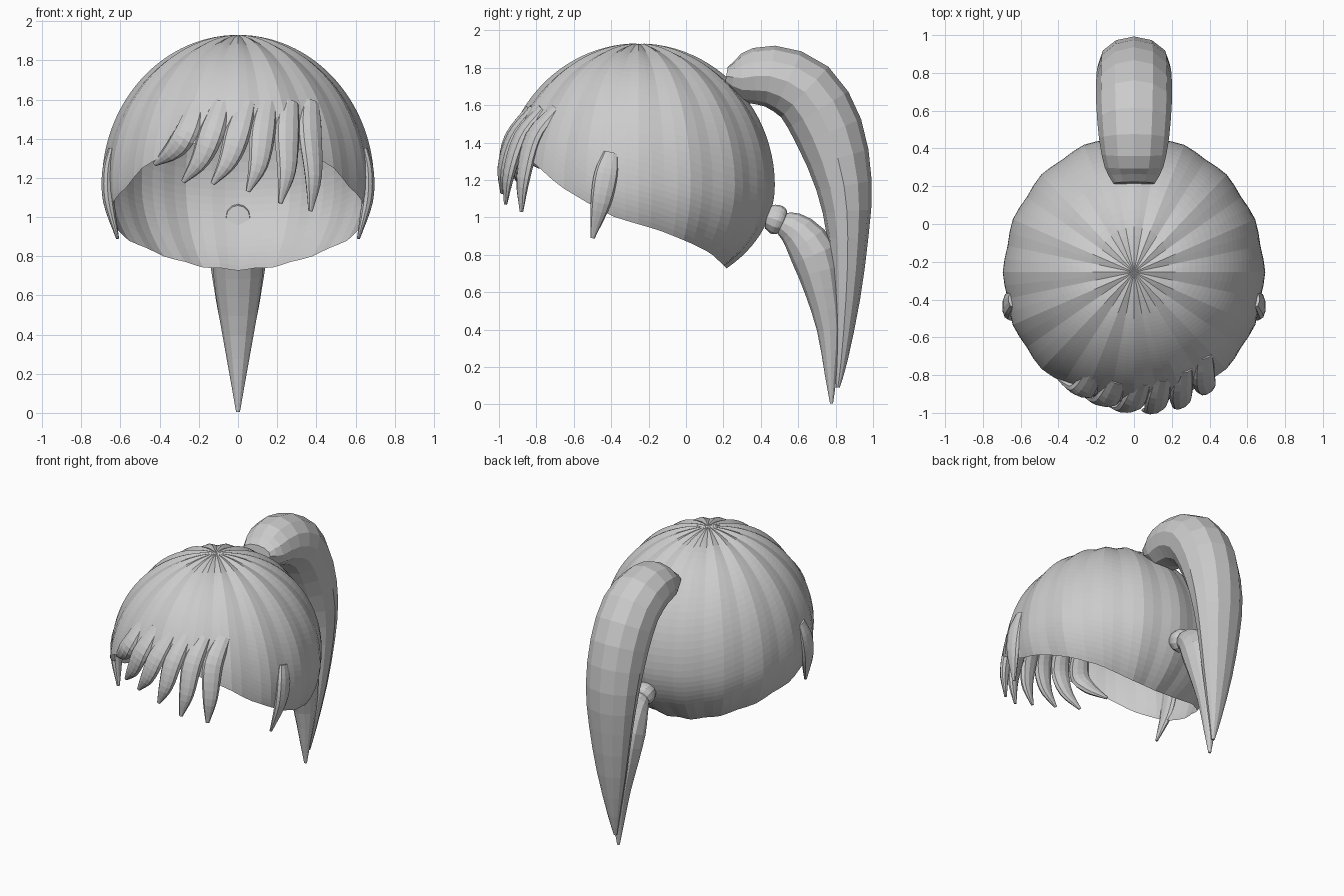
import bpy, math
from mathutils import Vector

cube = bpy.data.objects.get("Cube")
if cube:
    bpy.data.objects.remove(cube, do_unlink=True)

hair = bpy.data.materials.new("light_grey_hair")
hair.use_nodes = True
hair.diffuse_color = (0.6, 0.6, 0.6, 1)
hair.node_tree.nodes["Principled BSDF"].inputs["Base Color"].default_value = (0.6, 0.6, 0.6, 1)

CENTRE = Vector((0, -0.255, 1.17))
RX, RY, R_UP, R_DOWN = 0.695, 0.73, 0.76, 0.58
# lower rim of the cap: height against depth
RIM = [(-1.0, 1.45), (-0.79, 1.27), (-0.68, 1.17), (-0.53, 1.08), (-0.38, 1.0),
       (-0.14, 0.93), (0.02, 0.865), (0.13, 0.81), (0.2, 0.745), (0.5, 0.4)]


def make_object(name, verts, faces):
    mesh = bpy.data.meshes.new(name)
    mesh.from_pydata(verts, [], faces)
    mesh.materials.append(hair)
    obj = bpy.data.objects.new(name, mesh)
    bpy.context.collection.objects.link(obj)
    return obj


def rim_height(y):
    for (y0, z0), (y1, z1) in zip(RIM, RIM[1:]):
        if y <= y1:
            return z0 + (z1 - z0) * (y - y0) / (y1 - y0)
    return RIM[-1][1]


def dome_point(azimuth, polar):
    # sixteen shallow lobes, deeper creases close to the crown
    crease = 0.5 - 0.5 * math.cos(16 * azimuth)
    k = 1 - 0.018 * crease * min(1, polar * 4)
    rise = R_UP if polar < math.pi / 2 else R_DOWN
    return CENTRE + Vector((RX * k * math.sin(polar) * math.cos(azimuth),
                            RY * k * math.sin(polar) * math.sin(azimuth),
                            rise * k * math.cos(polar)))


def rim_polar(azimuth):
    low, high = 0.3, 2.8
    for _ in range(30):
        mid = (low + high) / 2
        p = dome_point(azimuth, mid)
        if p.z > rim_height(p.y):
            low = mid
        else:
            high = mid
    return low


def build_cap(segments=64, rings=36):
    verts, faces = [CENTRE + Vector((0, 0, R_UP - 0.004))], []
    for i in range(segments):
        a = math.tau * i / segments
        end = rim_polar(a)
        verts += [dome_point(a, end * (j + 1) / rings) for j in range(rings)]
    for i in range(segments):
        a, b = 1 + i * rings, 1 + (i + 1) % segments * rings
        faces.append((0, a, b))
        faces += [(a + j, a + j + 1, b + j + 1, b + j) for j in range(rings - 1)]
    return make_object("hair_cap", verts, faces)


def refine(rows, steps):
    """Smooth spline through rows of numbers."""
    rows = [Vector(r) for r in rows]
    pts = [2 * rows[0] - rows[1]] + rows + [2 * rows[-1] - rows[-2]]
    out = []
    for a, b, c, d in zip(pts, pts[1:], pts[2:], pts[3:]):
        for s in range(steps):
            t = s / steps
            out.append(0.5 * (2 * b + (c - a) * t + (2 * a - 5 * b + 4 * c - d) * t * t
                              + (3 * b - a - 3 * c + d) * t ** 3))
    return out + [rows[-1]]


def loft(name, rows, side, sides=12, steps=2):
    """Tapered lock; each row is x, y, z, half width, half thickness."""
    rows = refine(rows, steps)
    centres = [Vector(r[:3]) for r in rows]
    verts, faces = [], []
    for i, row in enumerate(rows):
        t = (centres[min(i + 1, len(rows) - 1)] - centres[max(i - 1, 0)]).normalized()
        n = t.cross(side).normalized()
        s = n.cross(t)
        for k in range(sides):
            a = math.tau * k / sides
            verts.append(centres[i] + s * (row[3] * math.cos(a)) + n * (row[4] * math.sin(a)))
    for i in range(len(rows) - 1):
        for k in range(sides):
            a, b = i * sides + k, i * sides + (k + 1) % sides
            faces.append((a, b, b + sides, a + sides))
    last = len(verts) - sides
    faces += [tuple(reversed(range(sides))), tuple(range(last, last + sides))]
    return make_object(name, verts, faces)


def dome_front(x, z):
    c2 = 1 - ((z - CENTRE.z) / R_UP) ** 2 - (x / RX) ** 2
    return CENTRE.y - RY * math.sqrt(max(c2, 0))


build_cap()

# fringe: tip (x, y, z) and the x where each lock leaves the cap
FRINGE = [(-0.425, -0.785, 1.27, -0.265), (-0.28, -0.89, 1.18, -0.135),
          (-0.13, -0.96, 1.17, 0.0), (0.05, -0.985, 1.13, 0.125),
          (0.215, -0.965, 1.07, 0.25), (0.37, -0.88, 1.03, 0.37)]
for i, (x, y, z, mx) in enumerate(FRINGE):
    top = mx + 0.35 * (mx - x)
    mid_z, low_z = 1.43, 0.45 * 1.43 + 0.55 * z
    lx = 0.5 * mx + 0.5 * x + 0.015
    side = Vector((0, 0, 1)).cross(Vector((mx, dome_front(mx, mid_z) - CENTRE.y, 0)))
    loft(f"fringe_lock_{i + 1}",
         [(top, dome_front(top, 1.58) + 0.04, 1.58, 0.05, 0.03),
          (mx, dome_front(mx, mid_z) + 0.005, mid_z, 0.066, 0.035),
          (lx, (dome_front(mx, mid_z) + y) / 2 - 0.02, low_z, 0.05, 0.03),
          (x, y, z, 0.012, 0.008)], side, sides=10, steps=4)

# lock in front of each ear
for name, m in (("left_side_lock", 1), ("right_side_lock", -1)):
    loft(name, [(m * 0.645, -0.4, 1.345, 0.04, 0.02), (m * 0.665, -0.425, 1.23, 0.065, 0.03),
                (m * 0.66, -0.455, 1.08, 0.055, 0.03), (m * 0.615, -0.5, 0.89, 0.012, 0.008)],
         Vector((0, 1, 0)), sides=10, steps=4)

# tails: depth, height, half width, half thickness
UPPER = [(0.215, 1.755, 0.11, 0.05), (0.3, 1.745, 0.155, 0.13), (0.45, 1.755, 0.185, 0.165),
         (0.635, 1.67, 0.2, 0.185), (0.765, 1.455, 0.2, 0.185), (0.845, 1.17, 0.19, 0.15),
         (0.865, 0.89, 0.16, 0.11), (0.855, 0.56, 0.11, 0.075), (0.83, 0.24, 0.045, 0.035),
         (0.812, 0.09, 0.012, 0.01)]
LOWER = [(0.5, 0.985, 0.045, 0.045), (0.53, 0.965, 0.07, 0.07), (0.6, 0.92, 0.1, 0.1),
         (0.685, 0.8, 0.13, 0.125), (0.735, 0.61, 0.115, 0.1), (0.77, 0.4, 0.08, 0.07),
         (0.775, 0.16, 0.037, 0.033), (0.778, 0.005, 0.01, 0.008)]
TIE = [(0.43, 1.0, 0.06, 0.06), (0.46, 0.995, 0.072, 0.075), (0.49, 0.985, 0.076, 0.08),
       (0.515, 0.975, 0.066, 0.066), (0.53, 0.97, 0.045, 0.045)]
for name, rows in (("upper_tail", UPPER), ("lower_tail", LOWER), ("lower_tail_tie", TIE)):
    loft(name, [(0, *r) for r in rows], Vector((1, 0, 0)))
